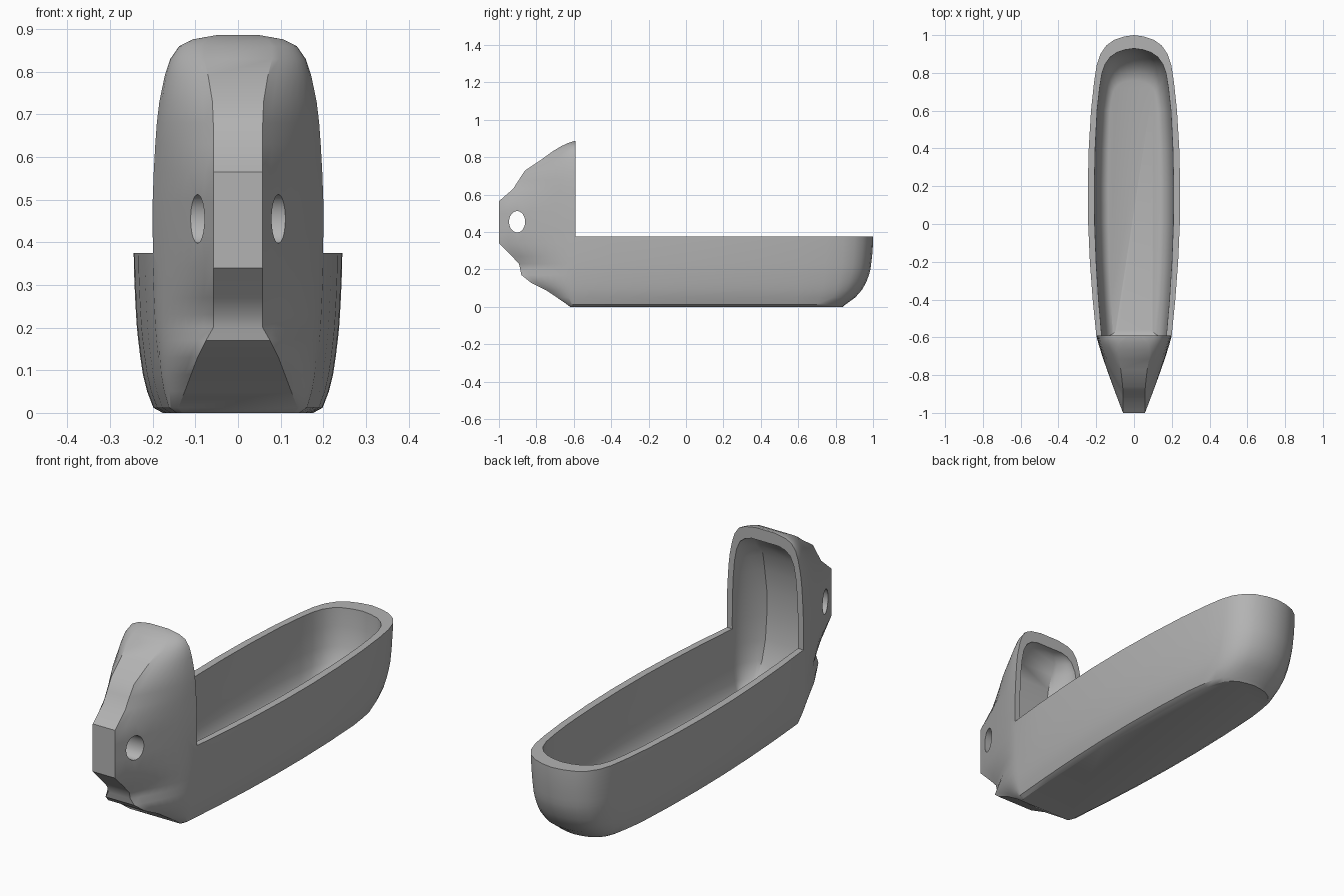
import bpy, bmesh, math
from mathutils import Matrix

if "Cube" in bpy.data.objects:
    bpy.data.objects.remove(bpy.data.objects["Cube"])

SPLIT = -0.59  # where the tall head ends and the open tray begins

# Plan outline of the tray: (y, half width)
PLAN = [(-.59, .2), (-.4, .219), (-.2, .234), (0, .243), (.2, .245), (.4, .24),
        (.6, .228), (.75, .212), (.84, .198), (.9, .178), (.945, .147),
        (.975, .105), (.992, .055), (1, 0)]

# Horizontal levels: z, width scale, front y, back y, nose half width
OUTER = [(0, .72, -.62, .84, .13), (.012, .81, -.635, .852, .14),
         (.05, .87, -.69, .905, .125), (.09, .91, -.75, .94, .11),
         (.13, .935, -.83, .963, .095), (.17, .955, -.88, .978, .075),
         (.20, .968, -.886, .986, .058), (.23, .976, -.893, .99, .058),
         (.27, .985, -.93, .995, .058), (.34, .997, -1, 1, .058),
         (.42, 1, -1, 1, .058), (.5, 1, -1, 1, .058), (.565, .988, -1, 1, .058),
         (.63, .97, -.925, 1, .058), (.68, .952, -.893, 1, .058),
         (.73, .922, -.86, 1, .06), (.79, .86, -.77, 1, .07),
         (.83, .795, -.715, 1, .08), (.86, .69, -.665, 1, .08),
         (.876, .53, -.63, 1, .07), (.886, .25, -.6, 1, .04)]
INNER = [(.045, .56, -.56, .76, .08), (.055, .65, -.59, .80, .09),
         (.08, .73, -.62, .84, .1), (.13, .79, -.67, .885, .1),
         (.2, .825, -.71, .912, .1), (.29, .847, -.735, .926, .1),
         (.4, .86, -.745, .93, .1), (.52, .855, -.745, .93, .1),
         (.62, .835, -.73, .93, .1), (.7, .80, -.71, .93, .095),
         (.76, .745, -.68, .93, .09), (.8, .65, -.65, .93, .08),
         (.82, .52, -.63, .93, .06), (.83, .35, -.61, .93, .04)]


def outline(z, scale, front, back, nose):
    w = .2 * scale
    p = 1.12 + (front + 1) * 2.5
    half = []
    for i in range(8):                      # tapering cheek of the head
        t = i / 8
        y = front + (SPLIT - front) * t
        half.append((nose + (w - nose) * (1 - (1 - t) ** p), y, z))
    for y, hw in PLAN:                      # bulging side and rounded end
        if y > .6:
            y = .6 + (y - .6) * (back - .6) / .4
        half.append((hw * scale, y, z))
    return half + [(-x, y, z) for x, y, z in reversed(half[:-1])]


def finish(name, bm):
    bmesh.ops.recalc_face_normals(bm, faces=bm.faces)
    me = bpy.data.meshes.new(name)
    bm.to_mesh(me)
    bm.free()
    ob = bpy.data.objects.new(name, me)
    bpy.context.collection.objects.link(ob)
    return ob


def loft(name, levels):
    bm = bmesh.new()
    rings = [[bm.verts.new(c) for c in outline(*lv)] for lv in levels]
    n = len(rings[0])
    for a, b in zip(rings, rings[1:]):
        for i in range(n):
            j = (i + 1) % n
            bm.faces.new((a[i], a[j], b[j], b[i]))
    bm.faces.new(rings[0])
    bm.faces.new(rings[-1])
    return finish(name, bm)


# Main shell and its cutters
shell = loft("tray_shell", OUTER)
cavity = loft("cavity_cutter", INNER)

bm = bmesh.new()
bmesh.ops.create_cube(bm, size=1, matrix=Matrix.Translation((0, SPLIT + 1, .875))
                      @ Matrix.Diagonal((1, 2, 1, 1)))
opening = finish("opening_cutter", bm)

# Oval cord hole through the head
bm = bmesh.new()
bmesh.ops.create_cone(bm, cap_ends=True, segments=40, radius1=1, radius2=1, depth=1,
                      matrix=Matrix.Translation((0, -.903, .455))
                      @ Matrix.Diagonal((1, .043, .057, 1))
                      @ Matrix.Rotation(math.pi / 2, 4, 'Y'))
hole = finish("hole_cutter", bm)

cutters = [opening, cavity, hole]
for c in cutters:
    c.hide_render = True
    m = shell.modifiers.new(c.name, 'BOOLEAN')
    m.operation = 'DIFFERENCE'
    m.solver = 'EXACT'
    m.object = c

# Bake the cuts and drop the cutters
dg = bpy.context.evaluated_depsgraph_get()
baked = bpy.data.meshes.new_from_object(shell.evaluated_get(dg))
shell.modifiers.clear()
shell.data = baked
for c in cutters:
    bpy.data.objects.remove(c)

# One grey material
grey = bpy.data.materials.new("plain grey")
grey.diffuse_color = (.45, .45, .45, 1)
grey.use_nodes = True
grey.node_tree.nodes["Principled BSDF"].inputs["Base Color"].default_value = grey.diffuse_color
shell.data.materials.clear()
shell.data.materials.append(grey)

bpy.context.view_layer.objects.active = shell
shell.select_set(True)
bpy.ops.object.shade_smooth_by_angle(angle=math.radians(32))
